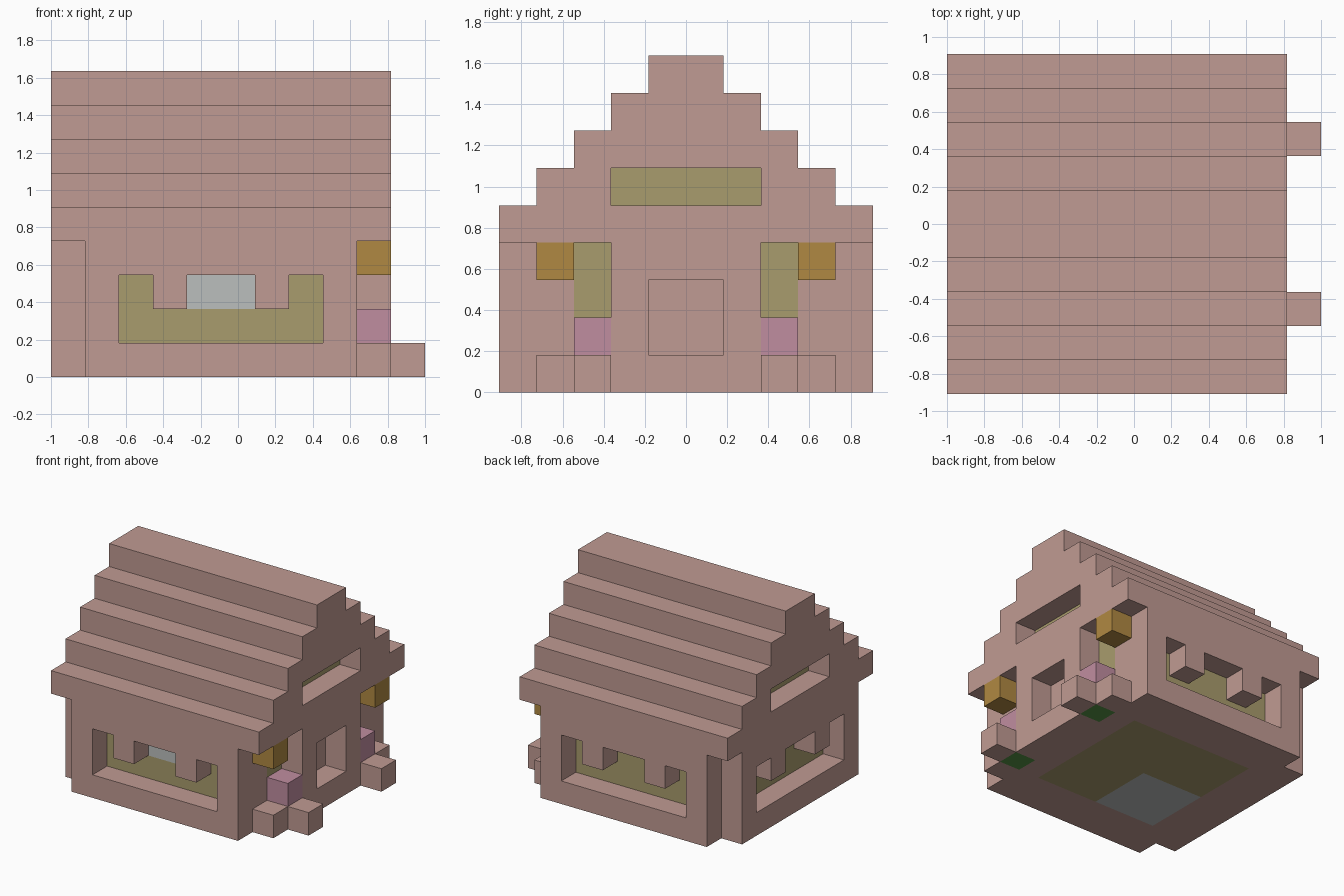
import bpy
import bmesh

if "Cube" in bpy.data.objects:
    bpy.data.objects.remove(bpy.data.objects["Cube"], do_unlink=True)

U = 2 / 11  # one block


def material(name, rgb):
    """Flat material from an sRGB colour."""
    lin = [((c / 255 + 0.055) / 1.055) ** 2.4 for c in rgb] + [1]
    m = bpy.data.materials.new(name)
    m.use_nodes = True
    m.diffuse_color = lin
    bsdf = m.node_tree.nodes["Principled BSDF"]
    bsdf.inputs["Base Color"].default_value = lin
    bsdf.inputs["Roughness"].default_value = 0.9
    return m


CLAY = material("clay pink", (192, 155, 147))
OLIVE = material("olive wood", (169, 156, 109))
GREY = material("pale grey", (187, 191, 189))
AMBER = material("lantern amber", (176, 137, 66))
PETAL = material("petal pink", (192, 141, 160))
LEAF = material("leaf green", (86, 146, 69))


def blocks(name, mat, *boxes):
    """One object made of boxes, each given as x, y, z ranges in blocks."""
    bm = bmesh.new()
    for xr, yr, zr in boxes:
        verts = bmesh.ops.create_cube(bm, size=1)["verts"]
        for v in verts:
            v.co.x = (xr[v.co.x > 0] - 5.5) * U
            v.co.y = (yr[v.co.y > 0] - 5) * U
            v.co.z = zr[v.co.z > 0] * U
    me = bpy.data.meshes.new(name)
    bm.to_mesh(me)
    bm.free()
    me.materials.append(mat)
    ob = bpy.data.objects.new(name, me)
    bpy.context.collection.objects.link(ob)
    return ob


def window_wall(name, across, along_x):
    """Wall with a wide opening and two blocks hanging from its top edge."""
    spans = [((1, 9), (0, 1)), ((1, 9), (3, 4)),   # sill, header
             ((1, 2), (1, 3)), ((8, 9), (1, 3)),   # jambs
             ((3, 4), (2, 3)), ((6, 7), (2, 3))]   # hanging blocks
    blocks(name, CLAY, *[(s, across, z) if along_x else (across, s, z)
                         for s, z in spans])


# Outer walls
window_wall("front_wall", (0, 1), True)
window_wall("back_wall", (9, 10), True)
window_wall("side_wall", (0, 1), False)

# Floor: clay border around a wooden floor with a stone corner
blocks("floor_border", CLAY,
       ((1, 9), (1, 2), (0, 1)), ((1, 9), (8, 9), (0, 1)),
       ((1, 2), (2, 8), (0, 1)), ((8, 9), (2, 8), (0, 1)))
blocks("wood_floor", OLIVE, ((5, 8), (2, 5), (0, 1)), ((2, 8), (5, 8), (0, 1)))
blocks("stone_floor", GREY, ((2, 5), (2, 5), (0, 1)))

# Wooden lining behind the openings, with a pale pane at the front
blocks("wood_lining", OLIVE, ((1, 8), (1, 9), (1, 4)))
blocks("front_pane", GREY, ((4, 6), (0.98, 1.5), (2, 3)))

# Entrance wall: projecting centre with a door niche
blocks("entrance_wall", CLAY,
       ((8, 9), (3, 7), (1, 4)),
       ((9, 10), (3, 7), (0, 1)), ((9, 10), (3, 7), (3, 4)),
       ((9, 10), (3, 4), (1, 3)), ((9, 10), (6, 7), (1, 3)))

# Details on both sides of the entrance
for side in ("right", "left"):
    def y(a, b, flip=side == "left"):
        return (10 - b, 10 - a) if flip else (a, b)

    blocks(side + "_corner_wall", CLAY,
           ((8, 9), y(1, 2), (1, 4)), ((8, 9), y(2, 3), (1, 2)))
    blocks(side + "_side_window", OLIVE, ((8, 9), y(2, 3), (2, 4)))
    blocks(side + "_lantern", AMBER, ((9, 10), y(1, 2), (3, 4)))
    blocks(side + "_planter", CLAY,
           ((9, 10), y(1, 2), (0, 1)), ((10, 11), y(2, 3), (0, 1)))
    blocks(side + "_plant", LEAF, ((9, 10), y(2, 3), (0, 1)))
    blocks(side + "_flower", PETAL, ((9, 10), y(2, 3), (1, 2)))

# Stepped roof; the second step has an opening in each gable
for step in range(5):
    a, b, z = step, 10 - step, (4 + step, 5 + step)
    if step == 1:
        blocks("roof_step_2", CLAY, ((0, 10), (a, 3), z), ((0, 10), (7, b), z))
        blocks("gable_window", OLIVE, ((1, 9), (3, 7), z))
    else:
        blocks(f"roof_step_{step + 1}", CLAY, ((0, 10), (a, b), z))
